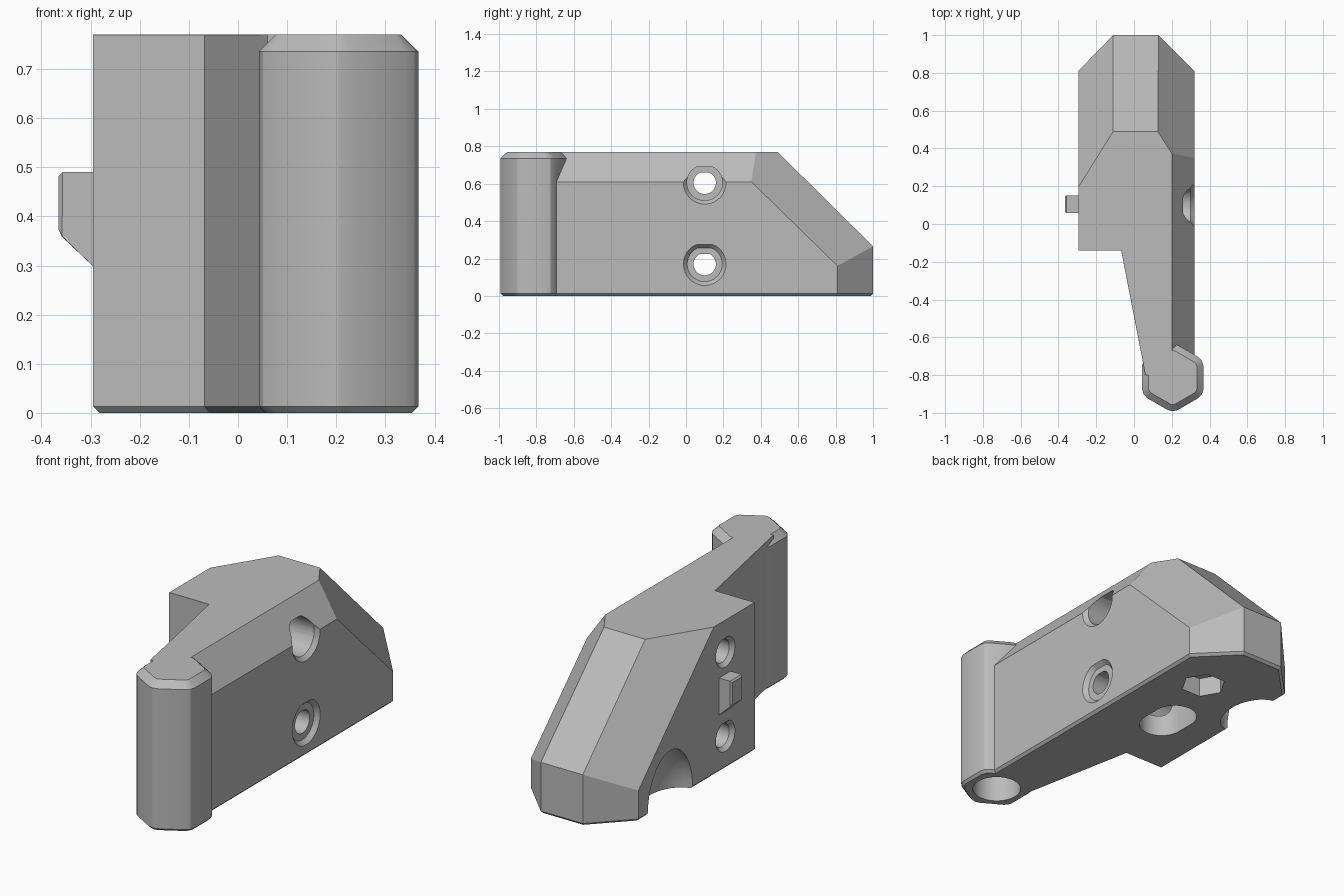
import bpy, bmesh, math
from mathutils import Vector, Matrix

cube = bpy.data.objects.get("Cube")
if cube:
    bpy.data.objects.remove(cube, do_unlink=True)

GREY = (0.5, 0.5, 0.5, 1)
mat = bpy.data.materials.new("plain grey")
mat.use_nodes = True
mat.diffuse_color = GREY
mat.node_tree.nodes["Principled BSDF"].inputs["Base Color"].default_value = GREY


def prism(outline, height):
    """Extrude a plan outline upward from z = 0."""
    bm = bmesh.new()
    face = bm.faces.new([bm.verts.new((x, y, 0)) for x, y in outline])
    top = bmesh.ops.extrude_face_region(bm, geom=[face])["geom"]
    verts = [v for v in top if isinstance(v, bmesh.types.BMVert)]
    bmesh.ops.translate(bm, verts=verts, vec=(0, 0, height))
    bmesh.ops.recalc_face_normals(bm, faces=bm.faces)
    return bm


def bevel(bm, rule, width, segments=1):
    """Bevel the edges whose two ends satisfy the rule."""
    edges = [e for e in bm.edges if rule(e.verts[0].co, e.verts[1].co)]
    bmesh.ops.bevel(bm, geom=edges, offset=width, segments=segments,
                    profile=0.5, affect='EDGES', clamp_overlap=True)


def slice_off(bm, a, b, c):
    """Cut away everything beyond the plane through three points."""
    a, b, c = Vector(a), Vector(b), Vector(c)
    n = (b - a).cross(c - a).normalized()
    if n.dot(a - Vector((0, 0, 0.2))) < 0:
        n = -n
    geom = bm.verts[:] + bm.edges[:] + bm.faces[:]
    cut = bmesh.ops.bisect_plane(bm, geom=geom, plane_co=a, plane_no=n, clear_outer=True)
    edges = [e for e in cut["geom_cut"] if isinstance(e, bmesh.types.BMEdge)]
    bmesh.ops.holes_fill(bm, edges=[e for e in edges if e.is_boundary], sides=0)
    bmesh.ops.recalc_face_normals(bm, faces=bm.faces)


def make(bm, name):
    mesh = bpy.data.meshes.new(name)
    bmesh.ops.recalc_face_normals(bm, faces=bm.faces)
    bm.to_mesh(mesh)
    bm.free()
    mesh.materials.append(mat)
    obj = bpy.data.objects.new(name, mesh)
    bpy.context.collection.objects.link(obj)
    return obj


def combine(target, tool, operation):
    mod = target.modifiers.new(operation.lower(), 'BOOLEAN')
    mod.operation, mod.object, mod.solver = operation, tool, 'EXACT'
    bpy.context.view_layer.objects.active = target
    bpy.ops.object.modifier_apply(modifier=mod.name)
    bpy.data.objects.remove(tool, do_unlink=True)


def ring(radius, n, x=0, y=0, turn=0, top=None, stretch=0):
    """Circle outline, with an optional flat top or a straight middle."""
    points = []
    for i in range(n):
        a = turn + math.tau * i / n
        px, py = radius * math.cos(a), radius * math.sin(a)
        if top is not None:
            py = min(py, top)
        points.append((x + px, y + py + math.copysign(stretch, py)))
    return points


def bore(body, radius, x0, x1, z, end_radius=None):
    """Hole along x with a slightly flattened roof, optionally tapered."""
    bm = prism(ring(radius, 32, turn=0.05, top=radius * 0.92), x1 - x0)
    if end_radius:
        for v in bm.verts:
            if v.co.z > 1e-4:
                v.co.xy *= end_radius / radius
    turn = Matrix(((0, 0, 1, x0), (1, 0, 0, 0.1), (0, 1, 0, z), (0, 0, 0, 1)))
    bm.transform(turn)
    combine(body, make(bm, "hole_cutter"), 'DIFFERENCE')


def pocket(body, outline, depth, lip=0.012):
    """Blind pocket in the underside with a chamfered lip."""
    bm = prism(outline, depth + 0.05)
    bm.transform(Matrix.Translation((0, 0, -0.05)))
    combine(body, make(bm, "pocket_cutter"), 'DIFFERENCE')


# Body and arm: plan outline, edge chamfers, then sliced faces
H = 0.77
plan = [(0.32, 0.81), (0.13, 1), (-0.11, 1), (-0.295, 0.81), (-0.295, -0.14),
        (-0.068, -0.14), (0.045, -0.72), (0.06, -0.8), (0.32, -0.8)]
bm = prism(plan, H)
bevel(bm, lambda a, b: max(a.z, b.z) < 0.001, 0.013)
bevel(bm, lambda a, b: min(a.z, b.z) > H - 0.001 and max(a.x, b.x) < 0.05
      and max(a.y, b.y) < 0, 0.03)
slice_off(bm, (0, 0.49, H), (0.1, 0.49, H), (0, 1, 0.265))
slice_off(bm, (0.2, 0, H), (0.2, 0.3, H), (0.32, 0, 0.61))
slice_off(bm, (0.32, 0.35, 0.61), (0.32, 0.79, 0.18), (0.13, 1, 0.265))
slice_off(bm, (-0.11, 0.49, H), (-0.11, 1, 0.265), (-0.295, 0.79, 0.18))
body = make(bm, "bracket_body")

# Six-sided post with softened corners
bm = prism(ring(0.187, 6, 0.205, -0.813, turn=math.pi / 6), H)
bevel(bm, lambda a, b: abs(a.z - b.z) > 0.1, 0.03, 2)
bevel(bm, lambda a, b: max(a.z, b.z) < 0.001, 0.013)
bevel(bm, lambda a, b: min(a.z, b.z) > H - 0.001, 0.034)
combine(body, make(bm, "post"), 'UNION')

# Locating tab on the side, with its underside sloped
bm = prism([(-0.365, 0.365), (-0.365, 0.49), (-0.28, 0.49), (-0.28, 0.284)], 0.094)
bevel(bm, lambda a, b: max(a.x, b.x) < -0.36, 0.008)
bm.transform(Matrix(((1, 0, 0, 0), (0, 0, 1, 0.057), (0, 1, 0, 0), (0, 0, 0, 1))))
combine(body, make(bm, "side_tab"), 'UNION')

# Two cross holes, counterbored on one side and flared at both mouths
for z in (0.17, 0.605):
    bore(body, 0.06, -0.5, 0.5, z)
    bore(body, 0.095, 0.1, 0.5, z)
    bore(body, 0.094, 0.298, 0.322, z, 0.116)
    bore(body, 0.08, -0.297, -0.275, z, 0.06)

# Underside pockets: post socket, slot and hexagon
pocket(body, ring(0.118, 40, 0.205, -0.813), 0.5)
pocket(body, ring(0.11, 40, -0.01, 0.25, turn=0.05, stretch=0.05), 0.3)
pocket(body, ring(0.11, 6, 0.08, 0.63), 0.1)

# Domed finger scoop at the lower side edge
bm = bmesh.new()
bmesh.ops.create_uvsphere(bm, u_segments=40, v_segments=24, radius=1)
bm.transform(Matrix.Translation((-0.3, 0.55, -0.002)) @ Matrix.Diagonal((0.13, 0.185, 0.27, 1)))
combine(body, make(bm, "scoop_cutter"), 'DIFFERENCE')

bpy.ops.object.select_all(action='DESELECT')
body.select_set(True)
bpy.context.view_layer.objects.active = body
bpy.ops.object.shade_smooth_by_angle(angle=math.radians(25))
